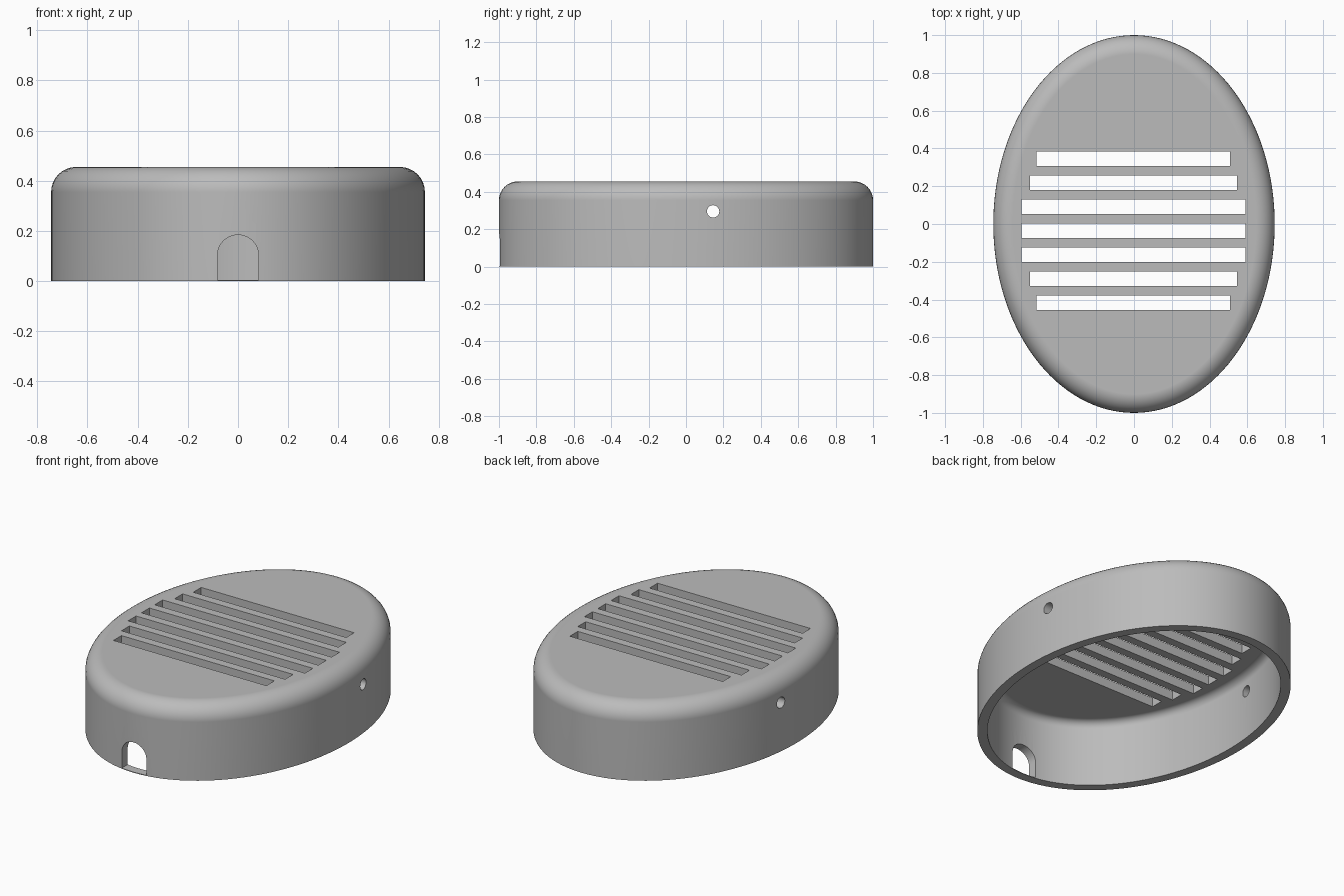
import bpy, bmesh, math
from mathutils import Vector

if "Cube" in bpy.data.objects:
    bpy.data.objects.remove(bpy.data.objects["Cube"])

RX, RY, HEIGHT = 0.745, 1.0, 0.455
WALL, FILLET = 0.055, 0.1
SEGMENTS, STEPS = 128, 8

grey = bpy.data.materials.new("light_grey")
grey.use_nodes = True
grey.diffuse_color = (0.5, 0.5, 0.5, 1)
grey.node_tree.nodes["Principled BSDF"].inputs["Base Color"].default_value = grey.diffuse_color


def make_object(name, bm):
    bmesh.ops.recalc_face_normals(bm, faces=bm.faces)
    mesh = bpy.data.meshes.new(name)
    bm.to_mesh(mesh)
    bm.free()
    mesh.materials.append(grey)
    obj = bpy.data.objects.new(name, mesh)
    bpy.context.collection.objects.link(obj)
    return obj


def ellipse_ring(bm, inset, z):
    """Ring of vertices on the ellipse, moved inwards along its normals."""
    ring = []
    for i in range(SEGMENTS):
        a = 2 * math.pi * i / SEGMENTS
        c, s = math.cos(a), math.sin(a)
        normal = Vector((c / RX, s / RY, 0)).normalized()
        ring.append(bm.verts.new(Vector((RX * c, RY * s, z)) - normal * inset))
    return ring


def wall_profile(inset, top, radius):
    """Straight wall followed by a quarter round."""
    points = [(inset, 0)]
    for i in range(STEPS + 1):
        a = math.pi / 2 * i / STEPS
        points.append((inset + radius * (1 - math.cos(a)),
                       top - radius * (1 - math.sin(a))))
    return points


def prism(bm, points, offset):
    """Extrude a closed outline by the offset vector."""
    face = bm.faces.new([bm.verts.new(p) for p in points])
    new = bmesh.ops.extrude_face_region(bm, geom=[face], use_keep_orig=True)["geom"]
    bmesh.ops.translate(bm, vec=offset,
                        verts=[v for v in new if isinstance(v, bmesh.types.BMVert)])


# Hollow oval cover, open underneath
bm = bmesh.new()
profile = wall_profile(WALL, HEIGHT - WALL, FILLET - WALL)[::-1]
profile += wall_profile(0, HEIGHT, FILLET)
rings = [ellipse_ring(bm, inset, z) for inset, z in profile]
for low, high in zip(rings, rings[1:]):
    for i in range(SEGMENTS):
        j = (i + 1) % SEGMENTS
        bm.faces.new((low[i], low[j], high[j], high[i]))
bm.faces.new(rings[0])
bm.faces.new(rings[-1])
cover = make_object("oval_cover", bm)

bm = bmesh.new()
# Vent slots in the top
for i, half in enumerate((0.512, 0.548, 0.592, 0.592, 0.592, 0.548, 0.512)):
    y = 0.346 - 0.1272 * i
    outline = [(sx * half - 0.003, y + sy * 0.038, 0.36)
               for sx, sy in ((-1, -1), (1, -1), (1, 1), (-1, 1))]
    prism(bm, outline, Vector((0, 0, 0.2)))

# Arched cable opening at the front, above a thin sill
arch = [(-0.082, -1.1, 0.004), (0.082, -1.1, 0.004)]
for i in range(25):
    a = math.pi * i / 24
    arch.append((0.082 * math.cos(a), -1.1, 0.102 + 0.082 * math.sin(a)))
prism(bm, arch, Vector((0, 0.4, 0)))

# Round screw hole through both sides
hole = [(-1, 0.145 + 0.033 * math.cos(math.pi * i / 16),
         0.295 + 0.033 * math.sin(math.pi * i / 16)) for i in range(32)]
prism(bm, hole, Vector((2, 0, 0)))
cutter = make_object("opening_cutter", bm)
cutter.hide_render = True

# Cut the openings and finish the shading
cut = cover.modifiers.new("openings", "BOOLEAN")
cut.object = cutter
cut.solver = "EXACT"
bpy.ops.object.select_all(action="DESELECT")
cover.select_set(True)
bpy.context.view_layer.objects.active = cover
bpy.ops.object.modifier_apply(modifier=cut.name)
bpy.data.objects.remove(cutter)
bpy.ops.object.shade_smooth_by_angle(angle=math.radians(30))
weighted = cover.modifiers.new("weighted_normals", "WEIGHTED_NORMAL")
weighted.keep_sharp = True
